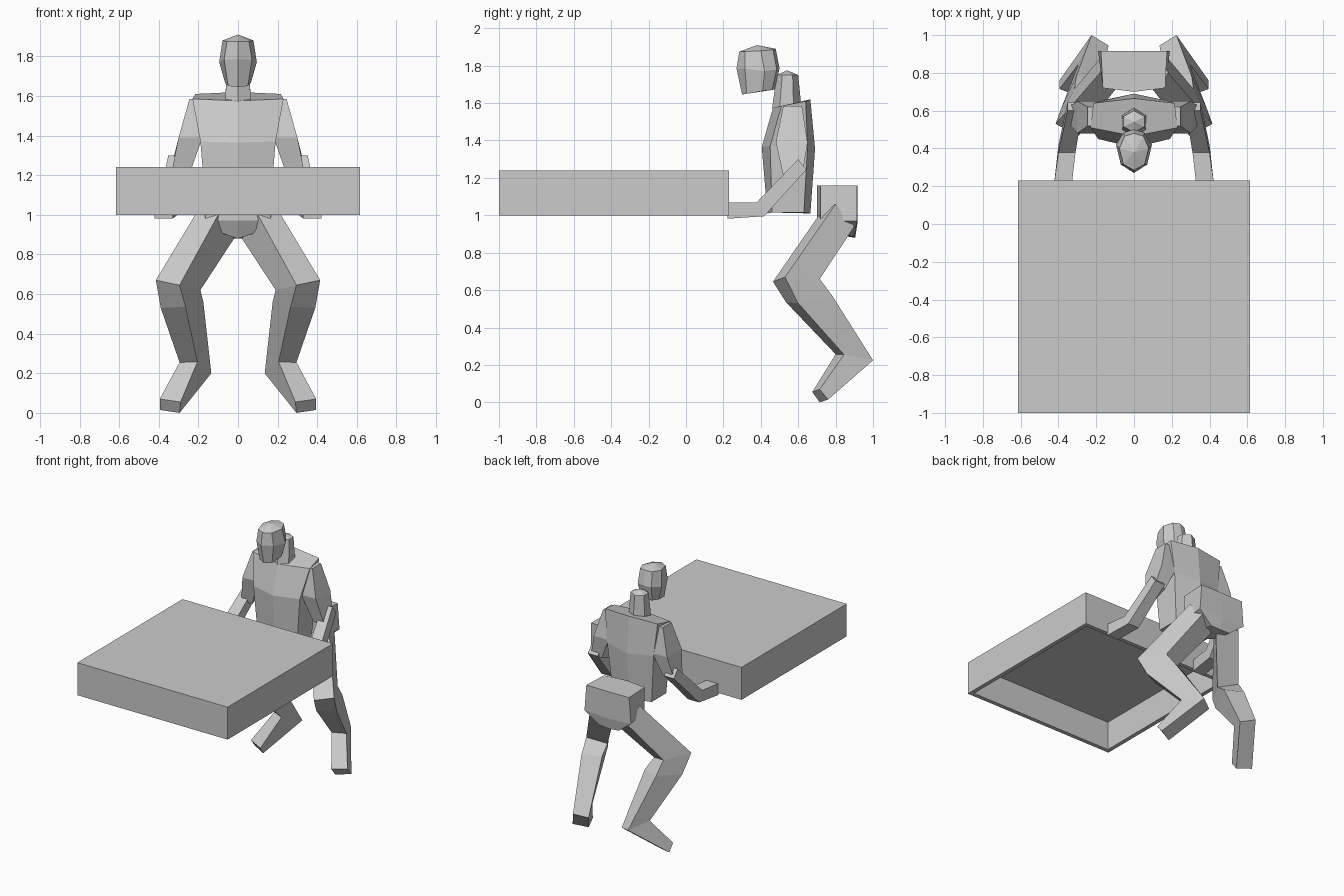
import bpy, bmesh

grey = bpy.data.materials.new("plain_grey")
grey.diffuse_color = (0.6, 0.6, 0.6, 1)


def loft(name, rings, apex=None, mirror=False):
    """Skin a list of equal-sized rings, cap the ends, optionally end in a point."""
    bm = bmesh.new()
    loops = [[bm.verts.new(p) for p in r] for r in rings]
    n = len(loops[0])
    for a, b in zip(loops, loops[1:]):
        for i in range(n):
            j = (i + 1) % n
            bm.faces.new((a[i], a[j], b[j], b[i]))
    bm.faces.new(loops[0])
    if apex:
        tip = bm.verts.new(apex)
        for i in range(n):
            bm.faces.new((loops[-1][i], loops[-1][(i + 1) % n], tip))
    else:
        bm.faces.new(loops[-1])
    bmesh.ops.recalc_face_normals(bm, faces=bm.faces)
    mesh = bpy.data.meshes.new(name)
    bm.to_mesh(mesh)
    bm.free()
    mesh.materials.append(grey)
    obj = bpy.data.objects.new(name, mesh)
    bpy.context.collection.objects.link(obj)
    if mirror:
        mod = obj.modifiers.new("mirror", 'MIRROR')
        mod.use_mirror_merge = False
    return obj


def sym(*half):
    """Close a half ring by reflecting its off-centre points in x."""
    return list(half) + [(-x, y, z) for x, y, z in reversed(half) if x > 0]


def section(x, y, z, hx, dy, dz):
    """Four-cornered limb section: width in x, thickness along (dy, dz)."""
    return [(x + hx, y + dy, z + dz), (x - hx, y + dy, z + dz),
            (x - hx, y - dy, z - dz), (x + hx, y - dy, z - dz)]


def rect(hx, y0, y1, z):
    return [(-hx, y0, z), (hx, y0, z), (hx, y1, z), (-hx, y1, z)]


# Carried crate lid, open underneath
W, Y0, Y1, T = 0.615, -1.0, 0.23, 0.03
loft("crate", [rect(W - T, Y0 + T, Y1 - T, 1.21), rect(W - T, Y0 + T, Y1 - T, 1.0),
               rect(W, Y0, Y1, 1.0), rect(W, Y0, Y1, 1.24)])

# Head
loft("head", [
    sym((0, .30, 1.645), (.05, .325, 1.65), (.065, .41, 1.665), (.045, .46, 1.67), (0, .475, 1.674)),
    sym((0, .27, 1.785), (.07, .315, 1.785), (.095, .42, 1.77), (.055, .485, 1.78), (0, .50, 1.785)),
    sym((0, .285, 1.875), (.055, .315, 1.875), (.078, .40, 1.88), (.05, .465, 1.885), (0, .48, 1.89)),
], apex=(0, .38, 1.91))

# Neck
loft("neck", [
    sym((0, .46, 1.57), (.065, .50, 1.57), (.065, .575, 1.58), (0, .615, 1.60)),
    sym((0, .485, 1.75), (.055, .515, 1.75), (.055, .57, 1.75), (0, .60, 1.75)),
], apex=(0, .54, 1.775))

# Torso
loft("torso", [
    sym((0, .435, 1.01), (.16, .46, 1.015), (.16, .63, 1.015), (0, .665, 1.01)),
    sym((0, .405, 1.365), (.19, .45, 1.37), (.19, .65, 1.37), (0, .69, 1.355)),
    sym((0, .465, 1.575), (.23, .51, 1.585), (.215, .64, 1.61), (0, .665, 1.62)),
])

# Pelvis
loft("pelvis", [
    sym((0, .74, .88), (.075, .75, .905), (.08, .90, .885), (0, .905, .88)),
    sym((0, .70, .97), (.165, .72, .97), (.19, .915, .97), (0, .917, .96)),
    sym((0, .70, 1.16), (.165, .72, 1.16), (.175, .915, 1.16), (0, .917, 1.16)),
])

# Arms
loft("upper_arm", [
    section(.215, .57, 1.585, .03, -.05, 0),
    section(.24, .565, 1.39, .06, -.085, 0),
    section(.295, .575, 1.21, .045, -.05, -.02),
], mirror=True)
loft("forearm_and_hand", [
    section(.312, .622, 1.272, .04, -.022, .028),
    section(.355, .398, 1.032, .045, -.02, .037),
    section(.375, .222, 1.025, .047, 0, .043),
], mirror=True)

# Legs: hip, knee, below knee, ankle, toe
loft("leg", [
    [(.18, .80, 1.06), (.10, .71, 1.0), (.02, .83, .88), (.16, .90, .94)],
    [(.415, .53, .67), (.295, .465, .645), (.19, .645, .62), (.315, .715, .66)],
    [(.39, .60, .53), (.265, .535, .535), (.175, .73, .56), (.305, .785, .565)],
    [(.295, .845, .255), (.205, .80, .257), (.135, .945, .20), (.225, 1.0, .225)],
    [(.395, .715, .07), (.29, .675, .055), (.295, .715, 0), (.395, .76, .015)],
], mirror=True)
